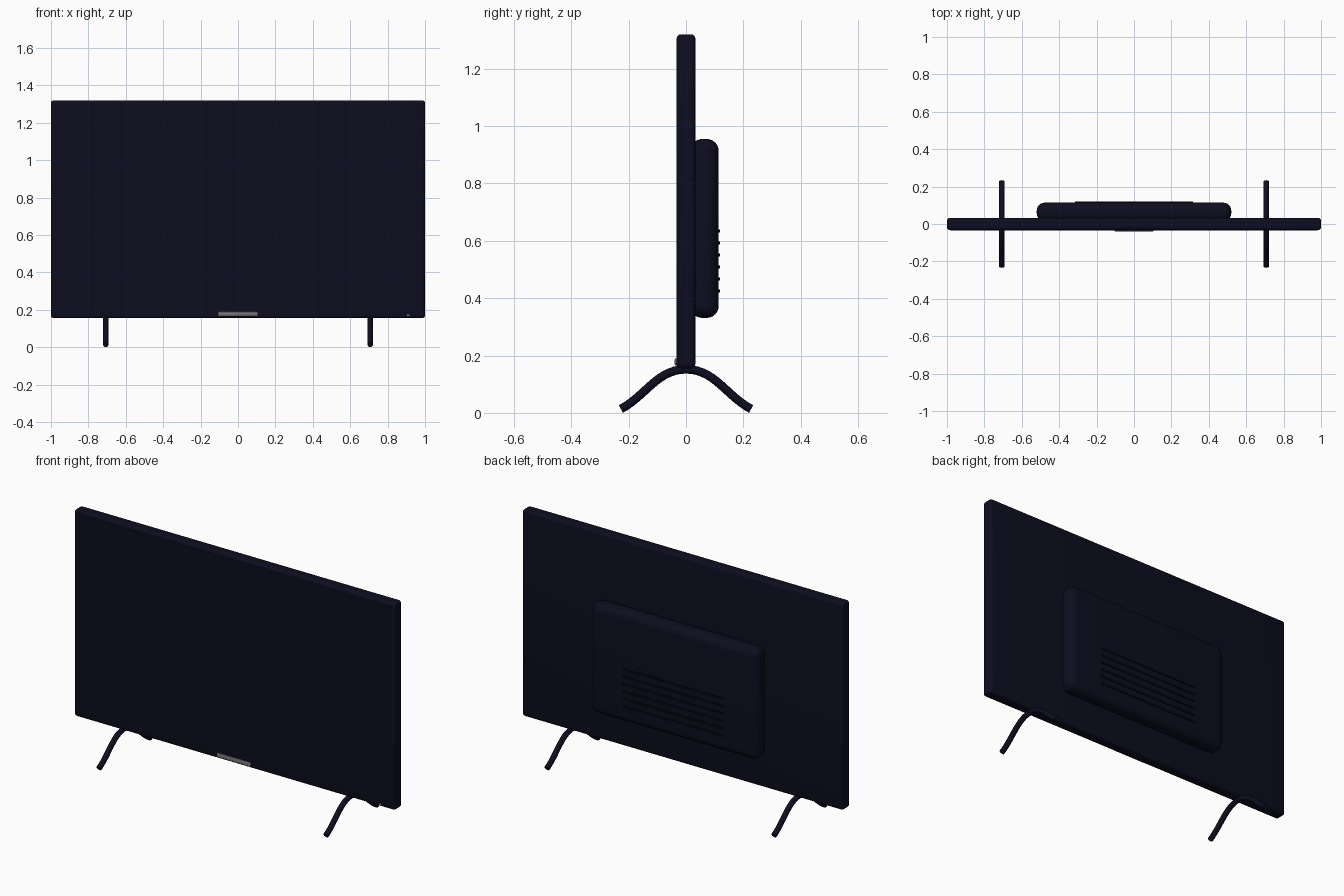
import bpy, math

if "Cube" in bpy.data.objects:
    bpy.data.objects.remove(bpy.data.objects["Cube"])


def material(name, r, g, b):
    m = bpy.data.materials.new(name)
    m.diffuse_color = (r, g, b, 1)
    m.use_nodes = True
    m.node_tree.nodes["Principled BSDF"].inputs["Base Color"].default_value = m.diffuse_color
    return m


NAVY = material("dark navy plastic", 0.004, 0.004, 0.014)
GLASS = material("dark screen", 0.0036, 0.0036, 0.0125)
BLACK = material("black vent", 0.002, 0.002, 0.006)
GREY = material("grey metal", 0.19, 0.19, 0.20)


def box(name, lo, hi, mat, bevel=0.0, segments=3):
    """Box between two corners, with optional rounded edges."""
    bpy.ops.mesh.primitive_cube_add(size=1, location=[(a + b) / 2 for a, b in zip(lo, hi)])
    o = bpy.context.object
    o.name = name
    o.scale = [b - a for a, b in zip(lo, hi)]
    bpy.ops.object.transform_apply(location=False, rotation=False, scale=True)
    o.data.materials.append(mat)
    if bevel:
        mod = o.modifiers.new("rounding", 'BEVEL')
        mod.width = bevel
        mod.segments = segments
        bpy.ops.object.modifier_apply(modifier=mod.name)
        bpy.ops.object.shade_smooth_by_angle(angle=math.radians(35))
    return o


# Panel body and screen
box("panel_body", (-1, -0.0325, 0.155), (1, 0.0325, 1.32), NAVY, 0.015, 4)
box("screen", (-0.98, -0.0335, 0.2), (0.98, -0.03, 1.3), GLASS)

# Rear electronics housing with vent slats
box("rear_housing", (-0.52, 0.015, 0.331), (0.52, 0.114, 0.955), NAVY, 0.042, 6)
for i in range(6):
    z = 0.425 + i * 0.0418
    box(f"vent_slat_{i + 1}", (-0.315, 0.108, z - 0.006), (0.315, 0.119, z + 0.006), BLACK)

# Front trim plate and status light
box("trim_plate", (-0.105, -0.0395, 0.165), (0.105, -0.03, 0.19), GREY, 0.004, 2)
box("status_light", (0.903, -0.0345, 0.167), (0.918, -0.03, 0.174), GREY)


# Arched tube feet
def foot(name, x):
    cu = bpy.data.curves.new(name, 'CURVE')
    cu.dimensions = '3D'
    cu.bevel_depth = 0.015
    cu.bevel_resolution = 4
    cu.resolution_u = 14
    cu.use_fill_caps = True
    sp = cu.splines.new('BEZIER')
    sp.bezier_points.add(2)
    path = [((-0.314, -0.031), (-0.227, 0.0135), (-0.14, 0.06)),
            ((-0.1, 0.152), (0, 0.152), (0.1, 0.152)),
            ((0.14, 0.06), (0.227, 0.0135), (0.314, -0.031))]
    for p, (left, co, right) in zip(sp.bezier_points, path):
        p.handle_left_type = p.handle_right_type = 'FREE'
        p.handle_left = (x, *left)
        p.co = (x, *co)
        p.handle_right = (x, *right)
    o = bpy.data.objects.new(name, cu)
    bpy.context.collection.objects.link(o)
    bpy.ops.object.select_all(action='DESELECT')
    o.select_set(True)
    bpy.context.view_layer.objects.active = o
    bpy.ops.object.convert(target='MESH')
    o = bpy.context.object
    o.data.materials.clear()
    o.data.materials.append(NAVY)
    bpy.ops.object.shade_smooth_by_angle(angle=math.radians(50))


foot("left_foot", -0.707)
foot("right_foot", 0.707)
